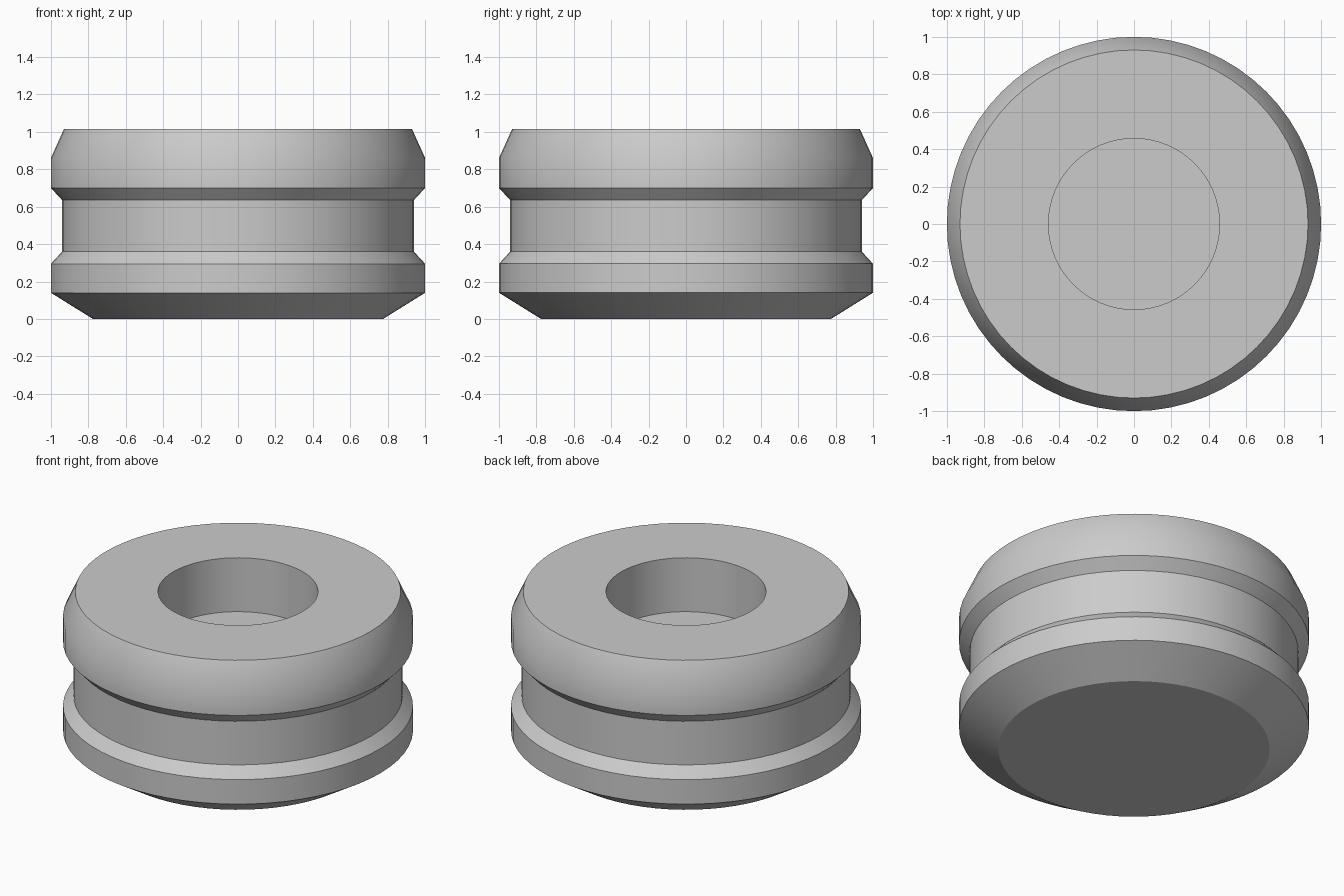
import bpy
import bmesh
import math

cube = bpy.data.objects.get("Cube")
if cube:
    bpy.data.objects.remove(cube, do_unlink=True)

SEGMENTS = 64

# Plain grey finish
grey = bpy.data.materials.new("plain_grey")
grey.use_nodes = True
colour = (0.6, 0.6, 0.6, 1)
grey.diffuse_color = colour
grey.node_tree.nodes["Principled BSDF"].inputs["Base Color"].default_value = colour


def lathe(name, profile, material):
    """Revolve (radius, height) points around z and cap both ends."""
    bm = bmesh.new()
    rings = []
    for radius, height in profile:
        ring = []
        for i in range(SEGMENTS):
            a = math.tau * i / SEGMENTS
            ring.append(bm.verts.new((radius * math.cos(a), radius * math.sin(a), height)))
        rings.append(ring)
    for low, high in zip(rings, rings[1:]):
        for i in range(SEGMENTS):
            j = (i + 1) % SEGMENTS
            bm.faces.new((low[i], low[j], high[j], high[i]))
    bm.faces.new(rings[0][::-1])
    bm.faces.new(rings[-1])
    mesh = bpy.data.meshes.new(name)
    bm.to_mesh(mesh)
    bm.free()
    mesh.materials.append(material)
    obj = bpy.data.objects.new(name, mesh)
    bpy.context.collection.objects.link(obj)
    return obj


# Chamfered foot, lower rim, groove, upper rim, tapered shoulder, blind bore
profile = [
    (0.775, 0), (1, 0.14), (1, 0.295), (0.94, 0.36),
    (0.94, 0.635), (1, 0.7), (1, 0.86), (0.93, 1.015),
    (0.457, 1.015), (0.457, 0.675),
]
body = lathe("grooved_body", profile, grey)

bpy.ops.object.select_all(action="DESELECT")
body.select_set(True)
bpy.context.view_layer.objects.active = body
bpy.ops.object.shade_smooth_by_angle(angle=math.radians(30))
